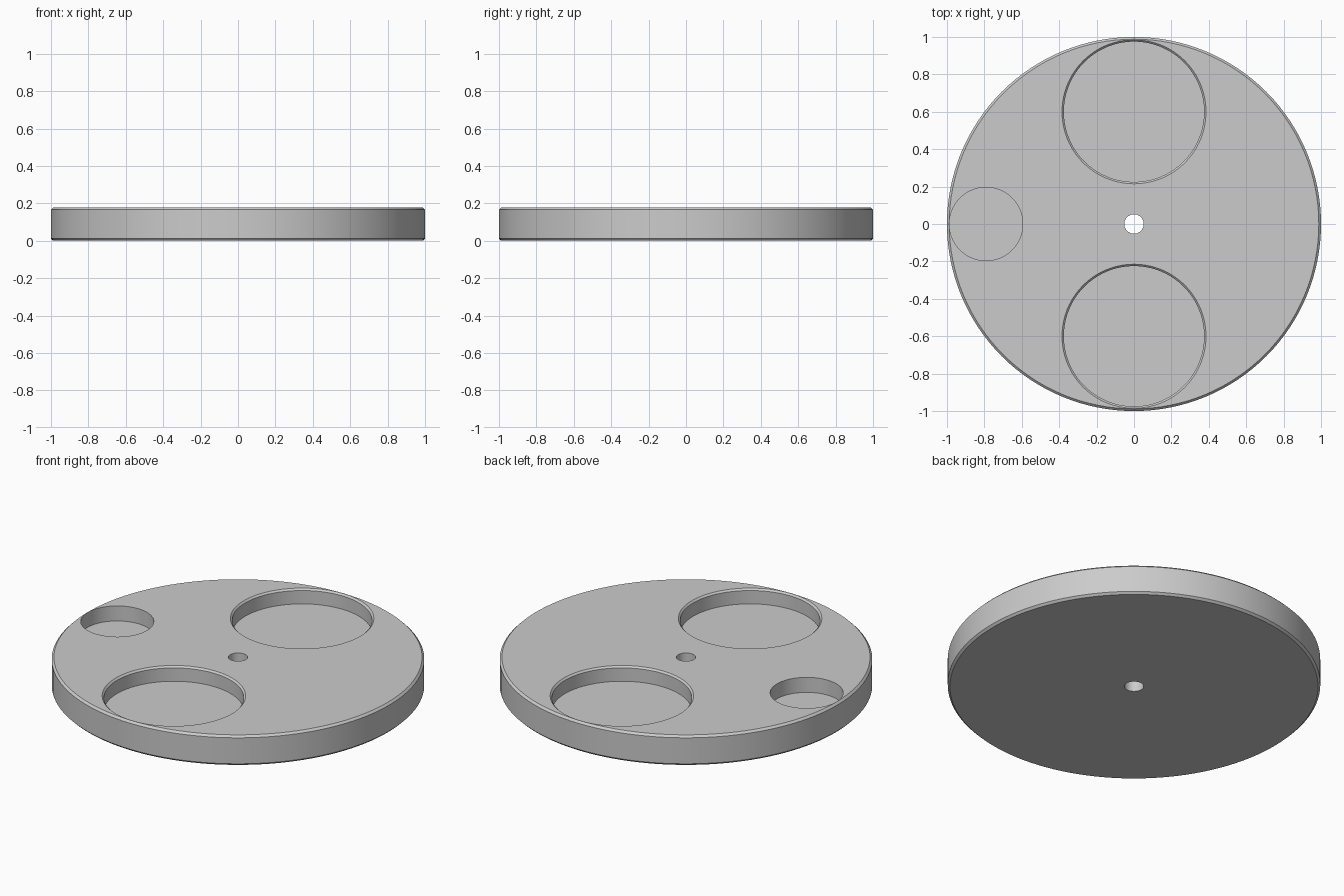
import bpy, bmesh, math

if "Cube" in bpy.data.objects:
    bpy.data.objects.remove(bpy.data.objects["Cube"])

HEIGHT = 0.178
FLOOR = 0.089      # height of the pocket floors
EDGE = 0.012       # chamfer size

gray = bpy.data.materials.new("light gray")
gray.diffuse_color = (0.6, 0.6, 0.6, 1)
gray.use_nodes = True
gray.node_tree.nodes["Principled BSDF"].inputs["Base Color"].default_value = gray.diffuse_color


def lathe(name, profile, center=(0, 0), sides=128):
    """Closed solid turned from (radius, z) points listed bottom to top."""
    bm = bmesh.new()
    rings = []
    for r, z in profile:
        rings.append([bm.verts.new((center[0] + r * math.cos(2 * math.pi * i / sides),
                                    center[1] + r * math.sin(2 * math.pi * i / sides), z))
                      for i in range(sides)])
    for low, high in zip(rings, rings[1:]):
        for i in range(sides):
            j = (i + 1) % sides
            bm.faces.new((low[i], low[j], high[j], high[i]))
    bm.faces.new(rings[0][::-1])
    bm.faces.new(rings[-1])
    mesh = bpy.data.meshes.new(name)
    bm.to_mesh(mesh)
    bm.free()
    obj = bpy.data.objects.new(name, mesh)
    bpy.context.collection.objects.link(obj)
    mesh.materials.append(gray)
    return obj


# Round plate with chamfered top and bottom rims
plate = lathe("round_plate", [(1 - EDGE, 0), (1, EDGE), (1, HEIGHT - EDGE), (1 - EDGE, HEIGHT)])

# Two large pockets with chamfered mouths; the cutter flares past the top surface
R, C, OVER = 0.375, 0.01, 0.02
large = [(R, FLOOR), (R, HEIGHT - C), (R + C, HEIGHT), (R + C, HEIGHT + OVER)]
cutters = [lathe("large_pocket_cutter", large, (0, y)) for y in (0.6, -0.6)]

# Small plain pocket and the central through hole
cutters.append(lathe("small_pocket_cutter", [(0.196, FLOOR), (0.196, HEIGHT + OVER)], (-0.791, 0), 96))
cutters.append(lathe("center_hole_cutter", [(0.052, -OVER), (0.052, HEIGHT + OVER)], sides=64))

# Cut the plate and keep the finished mesh
for cutter in cutters:
    cutter.hide_render = True
    mod = plate.modifiers.new(cutter.name, 'BOOLEAN')
    mod.operation = 'DIFFERENCE'
    mod.solver = 'EXACT'
    mod.object = cutter
bpy.context.view_layer.objects.active = plate
plate.select_set(True)
for name in [m.name for m in plate.modifiers]:
    bpy.ops.object.modifier_apply(modifier=name)
for cutter in cutters:
    bpy.data.objects.remove(cutter)

bpy.ops.object.shade_smooth_by_angle(angle=math.radians(30))
